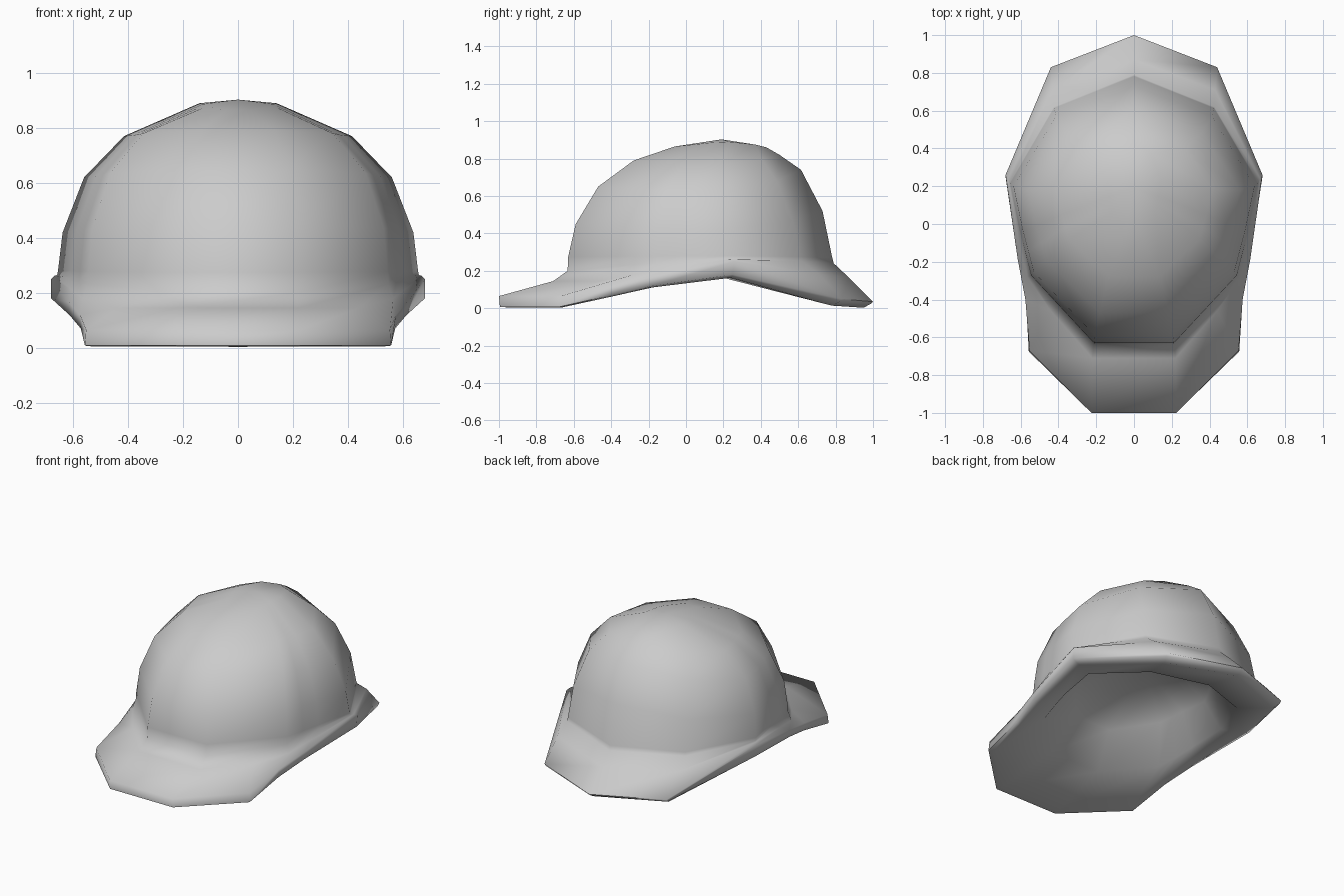
import bpy, bmesh, math

if "Cube" in bpy.data.objects:
    bpy.data.objects.remove(bpy.data.objects["Cube"])

# Half plan of the crown, back centre -> side -> front corner
PLAN = [(0, .79), (.42, .62), (.65, .22), (.60, -.03), (.57, -.15), (.54, -.27), (.21, -.63)]


def crown_ring(yf, yb, w, zf, zs, zb):
    """Fit the plan to a front/back/width and a front/side/back height."""
    zz = [zb, (zb + zs) / 2, zs, zs * .85 + zf * .15, zs * .7 + zf * .3, zs * .5 + zf * .5, zf]
    return [(x / .65 * w, yf + (y + .63) / 1.42 * (yb - yf), z)
            for (x, y), z in zip(PLAN, zz)]


# Crown levels, top to base: y front, y back, half width, z front, z side, z back
crown = [(-.06, .43, .14, .865, .89, .86),
         (-.28, .50, .415, .79, .77, .82),
         (-.47, .615, .56, .65, .62, .74),
         (-.59, .73, .638, .45, .42, .52),
         (-.63, .782, .655, .275, .28, .27),
         (-.633, .79, .658, .20, .265, .24)]

# Brim, same column order as the plan
brim_mid = [(0, .87, .165), (.43, .71, .185), (.668, .24, .262), (.61, -.10, .215),
            (.565, -.28, .18), (.44, -.46, .145), (.22, -.71, .145)]
brim_top = [(0, 1, .035), (.44, .83, .05), (.68, .26, .25), (.615, -.19, .165),
            (.575, -.40, .12), (.553, -.67, .065), (.225, -1, .065)]
brim_bottom = [(0, .99, .025), (.437, .82, .035), (.68, .25, .18), (.612, -.19, .118),
               (.572, -.40, .07), (.557, -.675, .008), (.227, -.995, .008)]
# Underside of the brim: lower lip and edge of the hollow
lip = [(0, .95, .003), (.42, .78, .014), (.63, .24, .163), (.58, -.19, .11),
       (.55, -.40, .062), (.53, -.66, .005), (.215, -.96, .005)]
hollow_edge = [(0, .69, .055), (.33, .55, .085), (.51, .19, .165), (.49, -.05, .14),
               (.47, -.17, .12), (.44, -.30, .10), (.18, -.55, .08)]

# Shallow lining inside the crown
lining = [crown_ring(-.38, .54, .40, .27, .32, .29),
          crown_ring(-.15, .33, .20, .36, .38, .37)]

outer = [crown_ring(*c) for c in crown]
halves = outer + [brim_mid, brim_top, brim_bottom, lip, hollow_edge] + lining

bm = bmesh.new()
rings = []
for half in halves:
    full = half + [(-x, y, z) for x, y, z in reversed(half[1:])]
    rings.append([bm.verts.new(p) for p in full])
for a, b in zip(rings, rings[1:]):
    for i in range(len(a)):
        j = (i + 1) % len(a)
        bm.faces.new((a[i], b[i], b[j], a[j]))

# Close the crown top outside and inside
for ring, y, z in ((rings[0], .19, .903), (rings[-1], .1, .39)):
    apex = bm.verts.new((0, y, z))
    for i in range(len(ring)):
        bm.faces.new((ring[i], ring[(i + 1) % len(ring)], apex))
bmesh.ops.recalc_face_normals(bm, faces=bm.faces[:])

mesh = bpy.data.meshes.new("hard_hat_shell")
bm.to_mesh(mesh)
bm.free()
hat = bpy.data.objects.new("hard_hat_shell", mesh)
bpy.context.collection.objects.link(hat)
bpy.context.view_layer.objects.active = hat
hat.select_set(True)
bpy.ops.object.shade_smooth_by_angle(angle=math.radians(75))
